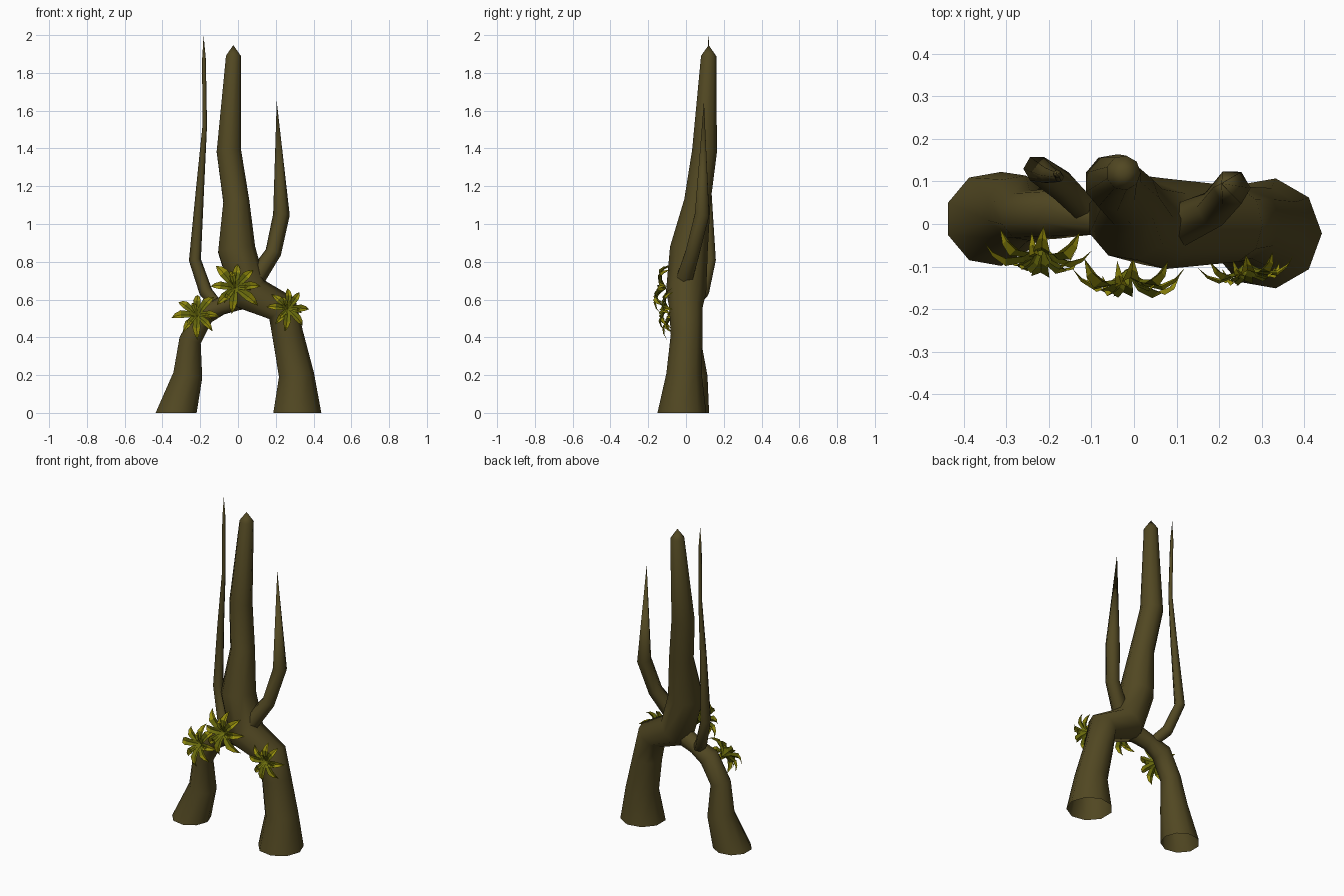
import bpy, bmesh, math, random
from mathutils import Vector

if "Cube" in bpy.data.objects:
    bpy.data.objects.remove(bpy.data.objects["Cube"])

random.seed(4)

def material(name, rgb):
    m = bpy.data.materials.new(name)
    m.diffuse_color = (*rgb, 1)
    m.use_nodes = True
    m.node_tree.nodes["Principled BSDF"].inputs["Base Color"].default_value = m.diffuse_color
    return m

BARK = material("bark_brown", (0.083, 0.064, 0.016))
LEAF = material("leaf_yellow", (0.31, 0.275, 0.004))
LEAF_DARK = material("leaf_olive_green", (0.15, 0.155, 0.004))

def finish(bm, name, *mats):
    me = bpy.data.meshes.new(name)
    bm.to_mesh(me)
    bm.free()
    ob = bpy.data.objects.new(name, me)
    bpy.context.collection.objects.link(ob)
    for m in mats:
        me.materials.append(m)
    return ob

def limb(name, path, sides=9, flat_base=False):
    """Tapered tube through (x, y, z, radius); radius 0 closes to a point."""
    bm = bmesh.new()
    pts = [Vector(p[:3]) for p in path]
    prev = None
    for i, p in enumerate(pts):
        a = (p - pts[i - 1]).normalized() if i else None
        b = (pts[i + 1] - p).normalized() if i < len(pts) - 1 else None
        t = ((a or b) + (b or a)).normalized()
        if i == 0 and flat_base:
            t = Vector((0, 0, 1))
        u = Vector((1, 0, 0))
        u = (u - t * u.dot(t)).normalized()
        v = t.cross(u)
        r = path[i][3]
        if r == 0:
            ring = [bm.verts.new(p)]
        else:
            ring = [bm.verts.new(p + r * (u * math.cos(k * math.tau / sides)
                    + v * math.sin(k * math.tau / sides))) for k in range(sides)]
        if prev:
            for k in range(sides):
                j = (k + 1) % sides
                if r == 0:
                    bm.faces.new((prev[k], prev[j], ring[0]))
                else:
                    bm.faces.new((prev[k], prev[j], ring[j], ring[k]))
        prev = ring
    for f in bm.faces:
        f.smooth = True
    return finish(bm, name, BARK)

# Right root bending over into the main trunk
limb("trunk", [(.31, -.022, 0, .131), (.307, -.01, .2, .096), (.262, .003, .41, .085),
               (.232, 0, .55, .09), (.06, .0, .63, .108), (-.01, .015, .865, .102),
               (-.011, .06, 1.12, .071), (-.05, .098, 1.385, .067),
               (-.025, .12, 1.89, .041), (-.025, .12, 1.947, 0)], flat_base=True)

# Left root leaning into the trunk
limb("left_root", [(-.331, .012, 0, .112), (-.268, .035, .2, .08), (-.255, .02, .385, .06),
                   (-.18, .025, .525, .06), (-.09, .02, .565, .048), (.04, 0, .61, .06)],
     flat_base=True)

# Side branches
limb("left_branch", [(-.12, .04, .58, .034), (-.17, .09, .64, .036), (-.228, .13, .81, .032),
                     (-.2, .115, 1.2, .021), (-.176, .11, 1.52, .012),
                     (-.18, .118, 1.87, .01), (-.182, .12, 2.0, 0)], 6)
limb("right_branch", [(.1, -.005, .72, .05), (.187, .035, .85, .043), (.23, .085, 1.05, .044),
                      (.205, .095, 1.65, 0)], 6)

def leaf_cluster(name, center, normal, size, count=8):
    """Rosette of ridged leaves that rise, then droop at the tip."""
    bm = bmesh.new()
    c, n = Vector(center), Vector(normal).normalized()
    u = n.cross(Vector((0, 0, 1))).normalized()
    v = n.cross(u)
    for k in range(count + 3):
        inner = k >= count
        ang = (k / count if not inner else (k - count + .4) / 3) * math.tau
        ang += random.uniform(-.15, .15)
        d = u * math.cos(ang) + v * math.sin(ang)
        s = d.cross(n)
        L = size * random.uniform(.88, 1.1) * (.65 if inner else 1)
        lift = .5 if inner else .28
        # distance, height, half width along each leaf
        rows = [(0, 0, .05), (.3, lift * .8, .13), (.6, lift, .16),
                (.83, lift * .65, .1), (1.0, 0, 0)]
        prev = None
        for n_row, (r, h, w) in enumerate(rows):
            mid = c + d * r * L + n * h * L
            side = s * w * L
            up = n * w * L * .5
            row = ([bm.verts.new(mid)] if w == 0 else
                   [bm.verts.new(mid - side + up), bm.verts.new(mid), bm.verts.new(mid + side + up)])
            if prev:
                for i in (0, 1):
                    loop = ((prev[i], row[i], row[i + 1], prev[i + 1]) if w
                            else (prev[i], row[0], prev[i + 1]))
                    f = bm.faces.new(loop)
                    # darker green toward the heart of the rosette
                    f.material_index = 1 if n_row < 3 else 0
            prev = row
    bm.normal_update()
    if sum(f.normal.dot(n) for f in bm.faces) < 0:
        bmesh.ops.reverse_faces(bm, faces=bm.faces[:])
    return finish(bm, name, LEAF, LEAF_DARK)

leaf_cluster("leaf_cluster_center", (-.015, -.105, .66), (0, -1, .2), .145)
leaf_cluster("leaf_cluster_left", (-.215, -.05, .51), (-.1, -1, .4), .13)
leaf_cluster("leaf_cluster_right", (.262, -.088, .55), (.15, -1, .15), .12)
